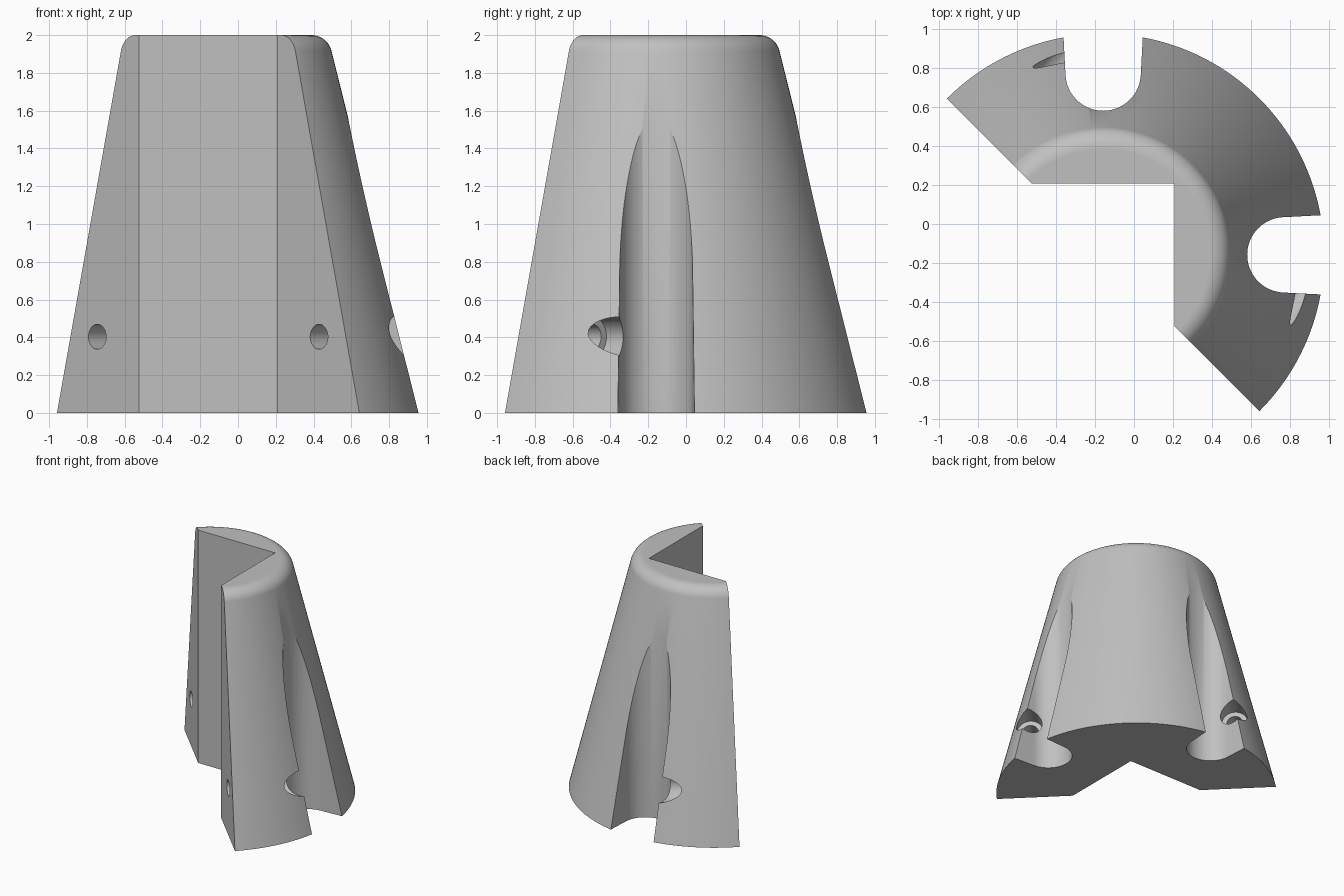
import bpy, bmesh, math
from math import sin, cos, pi, radians
from mathutils import Matrix, Vector

if "Cube" in bpy.data.objects:
    bpy.data.objects.remove(bpy.data.objects["Cube"])

AXIS = Vector((-0.158, -0.158, 0))      # centre line of the cone
BASE_R, TOP_R, HEIGHT = 1.132, 0.632, 2.0
FILLET = 0.11
BOLT_OFFSET, BOLT_Z = 0.83, 0.403

grey = bpy.data.materials.new("plain_grey")
grey.use_nodes = True
colour = (0.53, 0.53, 0.53, 1)
grey.diffuse_color = colour
grey.node_tree.nodes["Principled BSDF"].inputs["Base Color"].default_value = colour


def finish(name, bm):
    bmesh.ops.recalc_face_normals(bm, faces=bm.faces)
    mesh = bpy.data.meshes.new(name)
    bm.to_mesh(mesh)
    bm.free()
    mesh.materials.append(grey)
    obj = bpy.data.objects.new(name, mesh)
    bpy.context.collection.objects.link(obj)
    return obj


def loft(name, rings):
    """Solid skinned through equal closed rings, capped at both ends."""
    bm = bmesh.new()
    rows = [[bm.verts.new(p) for p in ring] for ring in rings]
    n = len(rows[0])
    for a, b in zip(rows, rows[1:]):
        for i in range(n):
            j = (i + 1) % n
            bm.faces.new((a[i], a[j], b[j], b[i]))
    bm.faces.new(rows[0])
    bm.faces.new(rows[-1])
    return finish(name, bm)


def prism(name, outline):
    return loft(name, [[(x, y, z) for x, y in outline] for z in (-0.1, HEIGHT + 0.1)])


def rod(name, radius, start, direction, length):
    bm = bmesh.new()
    turn = direction.to_track_quat('Z', 'Y').to_matrix().to_4x4()
    bmesh.ops.create_cone(bm, cap_ends=True, segments=48, radius1=radius, radius2=radius,
                          depth=length,
                          matrix=Matrix.Translation(start + direction * length / 2) @ turn)
    return finish(name, bm)


# Half cone body with a rounded top rim
slope = (BASE_R - TOP_R) / HEIGHT
lean = math.atan(slope)
fz = HEIGHT - FILLET
fr = TOP_R + slope * FILLET - FILLET / cos(lean)
profile = [(0.2, 0), (BASE_R, 0)]
for i in range(13):
    a = lean + (pi / 2 - lean) * i / 12
    profile.append((fr + FILLET * cos(a), fz + FILLET * sin(a)))
profile.append((0.2, HEIGHT))
STEPS = 96
rings = []
for i in range(STEPS + 1):
    a = -pi / 4 + pi * i / STEPS
    rings.append([(AXIS.x + r * cos(a), AXIS.y + r * sin(a), z) for r, z in profile])
body = loft("half_cone_body", rings)

# Square inner corner
cutters = [prism("corner_cutter", [(-2, -2), (0.207, -2), (0.207, 0.207), (-2, 0.207)])]

# Vertical round-bottomed grooves on the left and back
GROOVE_R, GROOVE_C, OUT = 0.193, 0.931, 1.4
draft = radians(3)
mouth = GROOVE_R / cos(draft) + (OUT - GROOVE_C) * math.tan(draft)
groove = [(OUT, mouth)]
for i in range(41):
    a = pi / 2 + draft + (pi - 2 * draft) * i / 40
    groove.append((GROOVE_C + GROOVE_R * cos(a), GROOVE_R * sin(a)))
groove.append((OUT, -mouth))
cutters.append(prism("left_groove_cutter", [(AXIS.x + u, AXIS.y + v) for u, v in groove]))
cutters.append(prism("back_groove_cutter", [(AXIS.x + v, AXIS.y + u) for u, v in groove]))

# Counterbored bolt holes through both flat flanges
inward = Vector((1, 1, 0)).normalized()
across = Vector((1, -1, 0)).normalized()
for side in (1, -1):
    seat = AXIS + across * side * BOLT_OFFSET + Vector((0, 0, BOLT_Z))
    cutters.append(rod("bolt_hole_cutter", 0.066, seat - inward * 0.1, inward, 0.7))
    cutters.append(rod("counterbore_cutter", 0.106, seat + inward * 0.352, inward, 0.6))

# Apply the cuts and drop the cutters
bpy.context.view_layer.objects.active = body
for obj in bpy.context.selected_objects:
    obj.select_set(False)
body.select_set(True)
for cutter in cutters:
    cutter.hide_render = True
    cut = body.modifiers.new("cut", 'BOOLEAN')
    cut.operation = 'DIFFERENCE'
    cut.solver = 'EXACT'
    cut.object = cutter
    bpy.ops.object.modifier_apply(modifier=cut.name)
    bpy.data.objects.remove(cutter)

# One grey throughout, smooth curves, crisp flat top
bpy.ops.object.shade_smooth_by_angle(angle=radians(30))
for face in body.data.polygons:
    face.material_index = 0
    if abs(face.normal.z) > 0.999:
        face.use_smooth = False
